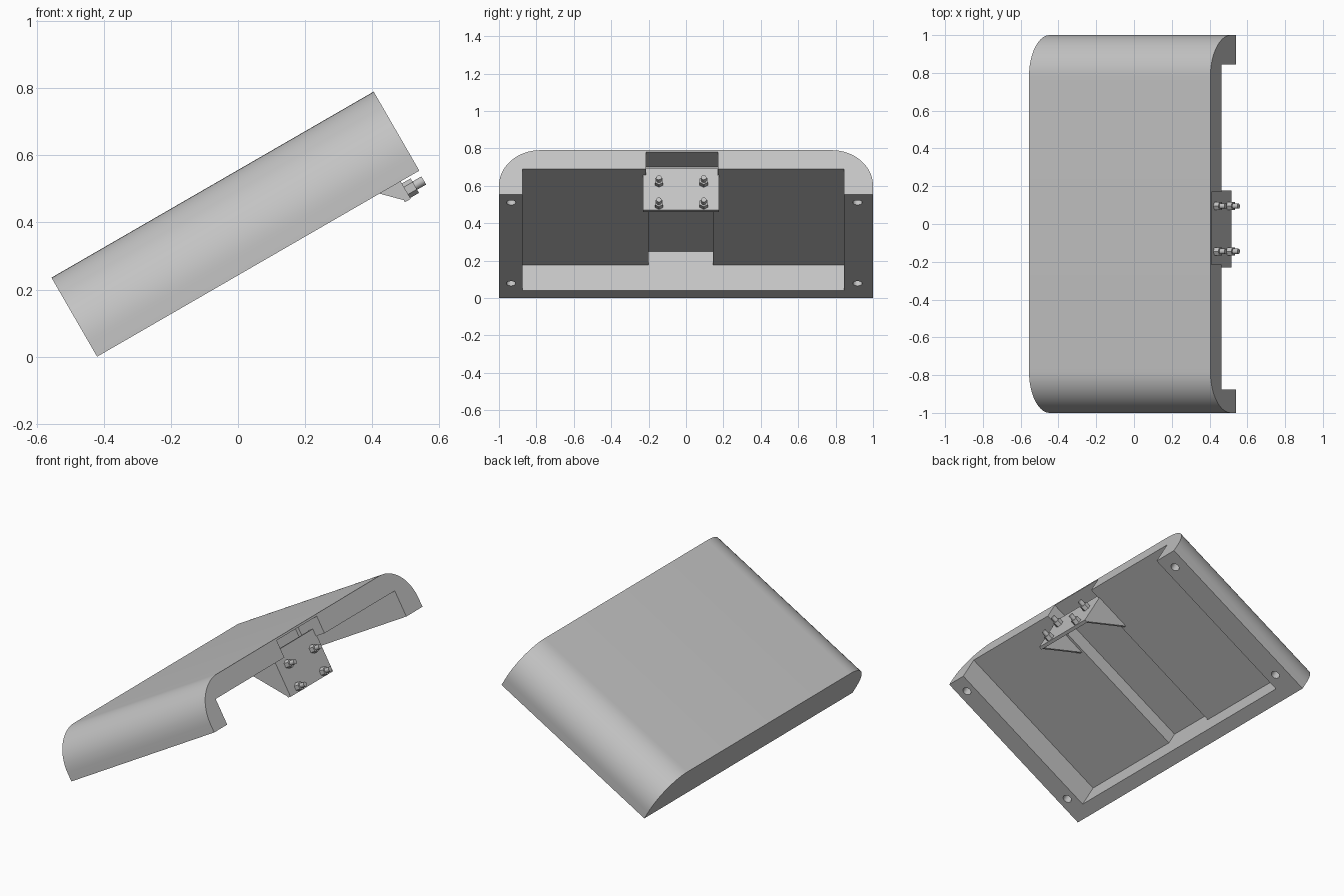
import bpy, bmesh, math
from mathutils import Matrix, Vector

if "Cube" in bpy.data.objects:
    bpy.data.objects.remove(bpy.data.objects["Cube"], do_unlink=True)

grey = bpy.data.materials.new("plain grey")
grey.use_nodes = True
colour = (0.55, 0.55, 0.55, 1)
grey.diffuse_color = colour
grey.node_tree.nodes["Principled BSDF"].inputs["Base Color"].default_value = colour

# Parts are modelled flat (x along the slope, z through it), then tilted
TILT = Matrix.Translation((-0.42, 0, 0)) @ Matrix.Rotation(math.radians(-30), 4, 'Y')
LENGTH, HEIGHT, ROUND = 1.109, 0.272, 0.22


def finish(name, bm):
    bmesh.ops.recalc_face_normals(bm, faces=bm.faces)
    bm.transform(TILT)
    mesh = bpy.data.meshes.new(name)
    bm.to_mesh(mesh)
    bm.free()
    mesh.materials.append(grey)
    obj = bpy.data.objects.new(name, mesh)
    bpy.context.collection.objects.link(obj)
    return obj


def prism(name, points, direction):
    bm = bmesh.new()
    face = bm.faces.new([bm.verts.new(p) for p in points])
    side = bmesh.ops.extrude_face_region(bm, geom=[face])["geom"]
    bmesh.ops.translate(bm, vec=Vector(direction),
                        verts=[v for v in side if isinstance(v, bmesh.types.BMVert)])
    return finish(name, bm)


def box(name, x0, x1, y0, y1, z0, z1):
    return prism(name, [(x0, y0, z0), (x1, y0, z0), (x1, y1, z0), (x0, y1, z0)],
                 (0, 0, z1 - z0))


def rod(name, sides, radius, start, axis, length):
    bm = bmesh.new()
    turn = Vector(axis).to_track_quat('Z', 'Y').to_matrix().to_4x4()
    place = Matrix.Translation(start) @ turn @ Matrix.Translation((0, 0, length / 2))
    bmesh.ops.create_cone(bm, cap_ends=True, segments=sides, radius1=radius,
                          radius2=radius, depth=length, matrix=place)
    return finish(name, bm)


def smooth(obj):
    bpy.ops.object.select_all(action='DESELECT')
    obj.select_set(True)
    bpy.context.view_layer.objects.active = obj
    bpy.ops.object.shade_smooth_by_angle(angle=math.radians(30))


def cut(obj, cutter):
    cutter.hide_render = True
    mod = obj.modifiers.new("cut", 'BOOLEAN')
    mod.object, mod.solver = cutter, 'EXACT'
    bpy.context.view_layer.objects.active = obj
    bpy.ops.object.modifier_apply(modifier=mod.name)
    bpy.data.objects.remove(cutter, do_unlink=True)


# Shell with two rounded long edges
arc = [(1 - ROUND + ROUND * math.cos(a), HEIGHT - ROUND + ROUND * math.sin(a))
       for a in (math.pi / 2 * i / 16 for i in range(17))]
outline = [(1, 0)] + arc + [(-y, z) for y, z in reversed(arc)] + [(-1, 0)]
shell = prism("shell", [(0, y, z) for y, z in outline], (LENGTH, 0, 0))

# Open cavity, central channel and wider notch at the upper end
cut(shell, box("cavity_cutter", 0.08, 1.3, -0.875, 0.845, -0.1, 0.156))
cut(shell, box("channel_cutter", 0.08, 1.3, -0.2, 0.145, -0.1, 0.24))
cut(shell, box("notch_cutter", 0.95, 1.3, -0.215, 0.17, -0.1, 0.26))

# Mounting holes in the side rails
for y in (-0.935, 0.917):
    for x in (0.155, 1.02):
        cut(shell, rod("hole_cutter", 24, 0.025, (x, y, -0.1), (0, 0, 1), 0.18))
smooth(shell)

# Bracket: plate, tab and two side gussets
box("bracket_plate", 1.025, 1.045, -0.23, 0.177, -0.06, 0.156)
box("bracket_tab", 1.025, 1.045, -0.213, 0.168, 0.15, 0.2)
for side, y in (("right", -0.23), ("left", 0.162)):
    prism(side + "_gusset", [(1.03, y, -0.058), (0.815, y, 0.157), (1.03, y, 0.157)],
          (0, 0.015, 0))

# Four bolts with hex nuts
for y in (-0.145, 0.095):
    for z in (-0.032, 0.105):
        rod("nut", 6, 0.025, (1.045, y, z), (1, 0, 0), 0.03)
        smooth(rod("bolt", 16, 0.014, (1.04, y, z), (1, 0, 0), 0.066))
